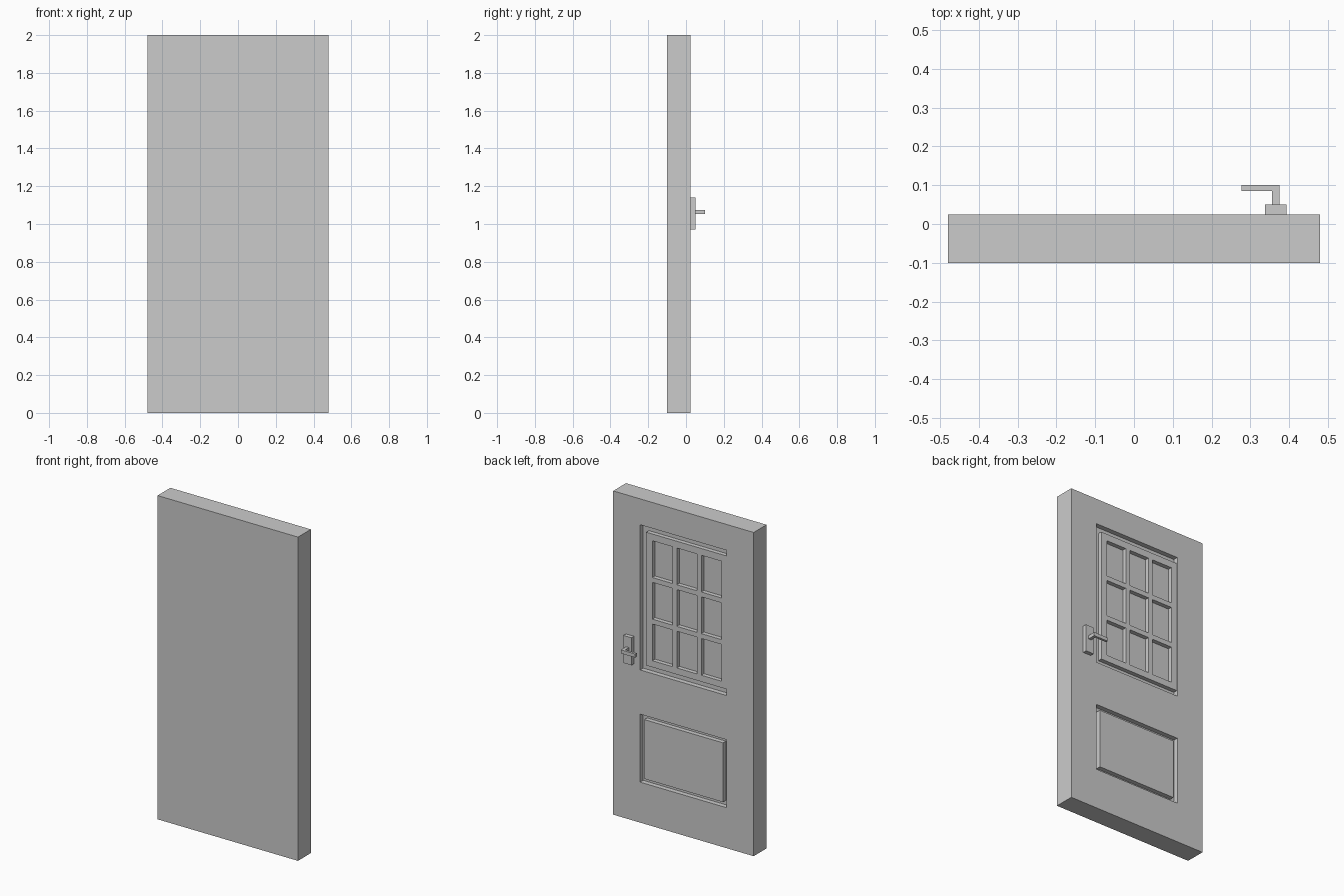
import bpy, bmesh

if "Cube" in bpy.data.objects:
    bpy.data.objects.remove(bpy.data.objects["Cube"])


def boxes(name, extents):
    """One object made of axis-aligned boxes given as (x0, x1, y0, y1, z0, z1)."""
    bm = bmesh.new()
    for x0, x1, y0, y1, z0, z1 in extents:
        verts = bmesh.ops.create_cube(bm, size=1)["verts"]
        bmesh.ops.scale(bm, verts=verts, vec=(x1 - x0, y1 - y0, z1 - z0))
        bmesh.ops.translate(bm, verts=verts,
                            vec=((x0 + x1) / 2, (y0 + y1) / 2, (z0 + z1) / 2))
    mesh = bpy.data.meshes.new(name)
    bm.to_mesh(mesh)
    bm.free()
    obj = bpy.data.objects.new(name, mesh)
    bpy.context.collection.objects.link(obj)
    return obj


def cut(obj, cutter):
    """Subtract the cutter, apply the result and remove the cutter."""
    cutter.hide_render = True
    mod = obj.modifiers.new("cut", "BOOLEAN")
    mod.operation = "DIFFERENCE"
    mod.solver = "EXACT"
    mod.object = cutter
    bpy.context.view_layer.objects.active = obj
    bpy.ops.object.modifier_apply(modifier=mod.name)
    bpy.data.objects.remove(cutter)


FACE = 0.025          # y of the panelled face
FLOOR = FACE - 0.03   # y of the recess floors
HALF = 0.296          # half width of both recesses

# Door slab with a window recess and a lower panel recess
slab = boxes("door_slab", [(-0.48, 0.48, -0.10, FACE, 0, 2)])
cut(slab, boxes("recess_cutter", [(-HALF, HALF, FLOOR, 0.1, 0.943, 1.84),
                                  (-HALF, HALF, FLOOR, 0.1, 0.25, 0.67)]))

# Window frame: a plate in the recess with a 3 x 3 grid of pane openings
frame = boxes("window_frame", [(-HALF, 0.257, FLOOR, FACE - 0.004, 0.98, 1.803)])
w, h, bar = 0.137, 0.227, 0.03
panes = []
for i in range(3):
    for j in range(3):
        x, z = -0.256 + i * (w + bar), 1.02 + j * (h + bar)
        panes.append((x, x + w, FLOOR - 0.1, 0.1, z, z + h))
cut(frame, boxes("pane_cutter", panes))

# Raised lower panel, leaving a groove all round
g = 0.027
boxes("lower_panel", [(-HALF + g, HALF - g, FLOOR, FACE - 0.002, 0.25 + g, 0.67 - g)])

# Handle: back plate, stem and lever
boxes("handle_plate", [(0.338, 0.393, FACE, 0.05, 0.97, 1.14)])
boxes("handle_stem", [(0.356, 0.375, 0.05, 0.085, 1.053, 1.075)])
boxes("handle_lever", [(0.277, 0.375, 0.085, 0.10, 1.053, 1.075)])
